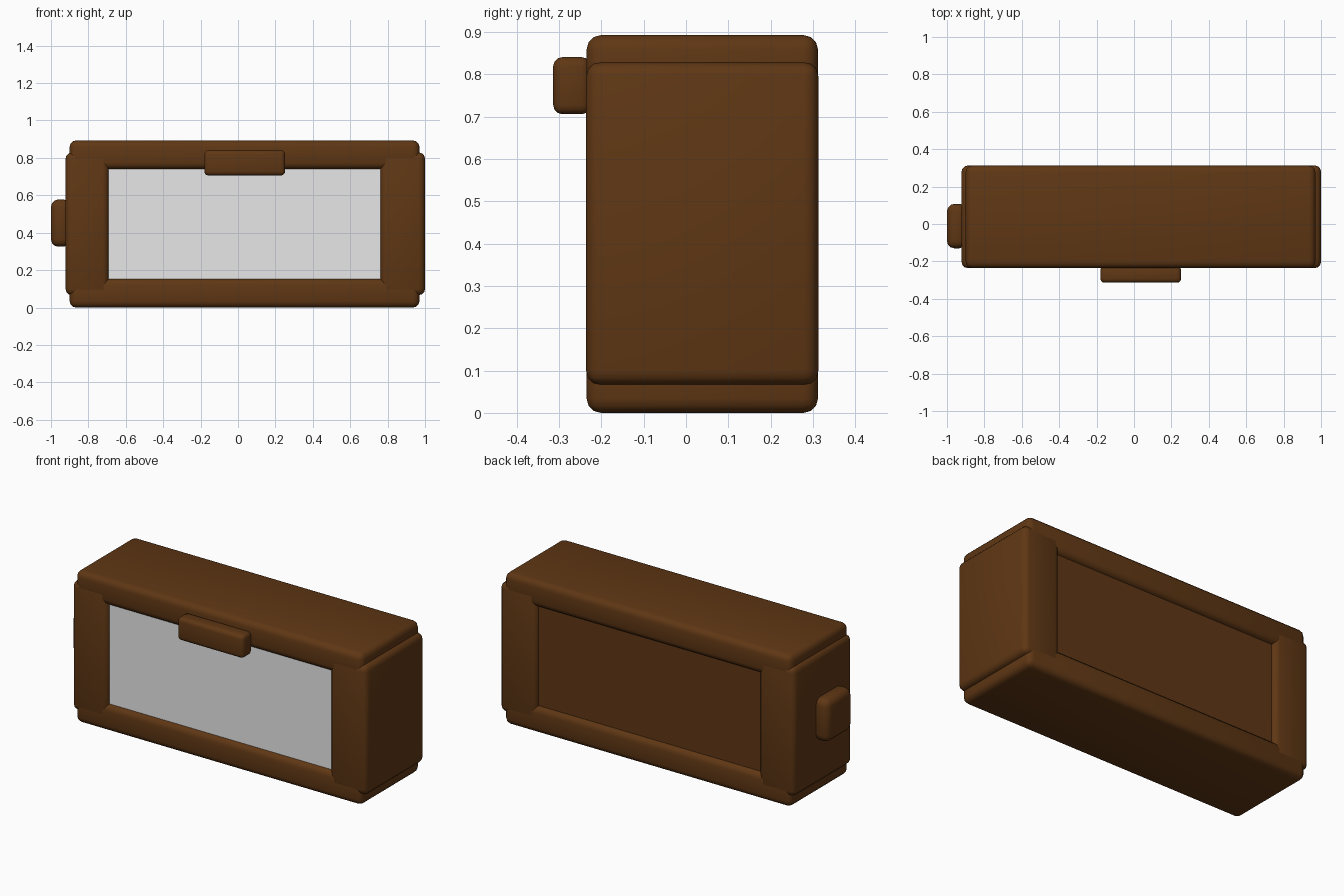
import bpy
import math
from mathutils import Vector

default = bpy.data.objects.get("Cube")
if default:
    bpy.data.objects.remove(default, do_unlink=True)


def material(name, color):
    mat = bpy.data.materials.new(name)
    mat.use_nodes = True
    mat.diffuse_color = color
    mat.node_tree.nodes["Principled BSDF"].inputs["Base Color"].default_value = color
    return mat


brown = material("dark_brown_wood", (0.115, 0.038, 0.007, 1))
grey = material("pale_grey_pane", (0.8, 0.8, 0.8, 1))


def block(name, low, high, mat, bevel=0.0):
    """Box between two corners, with optional rounded edges."""
    low, high = Vector(low), Vector(high)
    bpy.ops.mesh.primitive_cube_add(size=1, location=(low + high) / 2)
    obj = bpy.context.object
    obj.name = name
    obj.scale = high - low
    bpy.ops.object.transform_apply(location=False, rotation=False, scale=True)
    obj.data.materials.append(mat)
    if bevel:
        mod = obj.modifiers.new("rounded_edges", "BEVEL")
        mod.width = bevel
        mod.segments = 3
        bpy.ops.object.modifier_apply(modifier=mod.name)
        bpy.ops.object.shade_smooth_by_angle(angle=math.radians(40))
    return obj


FRONT, BACK = -0.235, 0.312
ROUND = 0.034

# Top and bottom boards
for name, z0, z1 in (("bottom_board", 0, 0.155), ("top_board", 0.74, 0.893)):
    block(name, (-0.9, FRONT, z0), (0.97, BACK, z1), brown, ROUND)

# Side boards, standing slightly proud of the ends
for name, x0, x1 in (("right_board", -0.922, -0.69), ("left_board", 0.76, 1.0)):
    block(name, (x0, FRONT - 0.001, 0.066), (x1, BACK + 0.001, 0.829), brown, ROUND)

# Recessed front pane and back panel
block("front_pane", (-0.75, -0.208, 0.1), (0.82, -0.19, 0.79), grey)
block("back_panel", (-0.75, 0.262, 0.1), (0.82, 0.284, 0.79), brown)

# Front latch and side knob
block("front_latch", (-0.18, -0.314, 0.706), (0.252, -0.225, 0.841), brown, 0.022)
block("side_knob", (-1.0, -0.13, 0.325), (-0.895, 0.108, 0.578), brown, 0.04)
